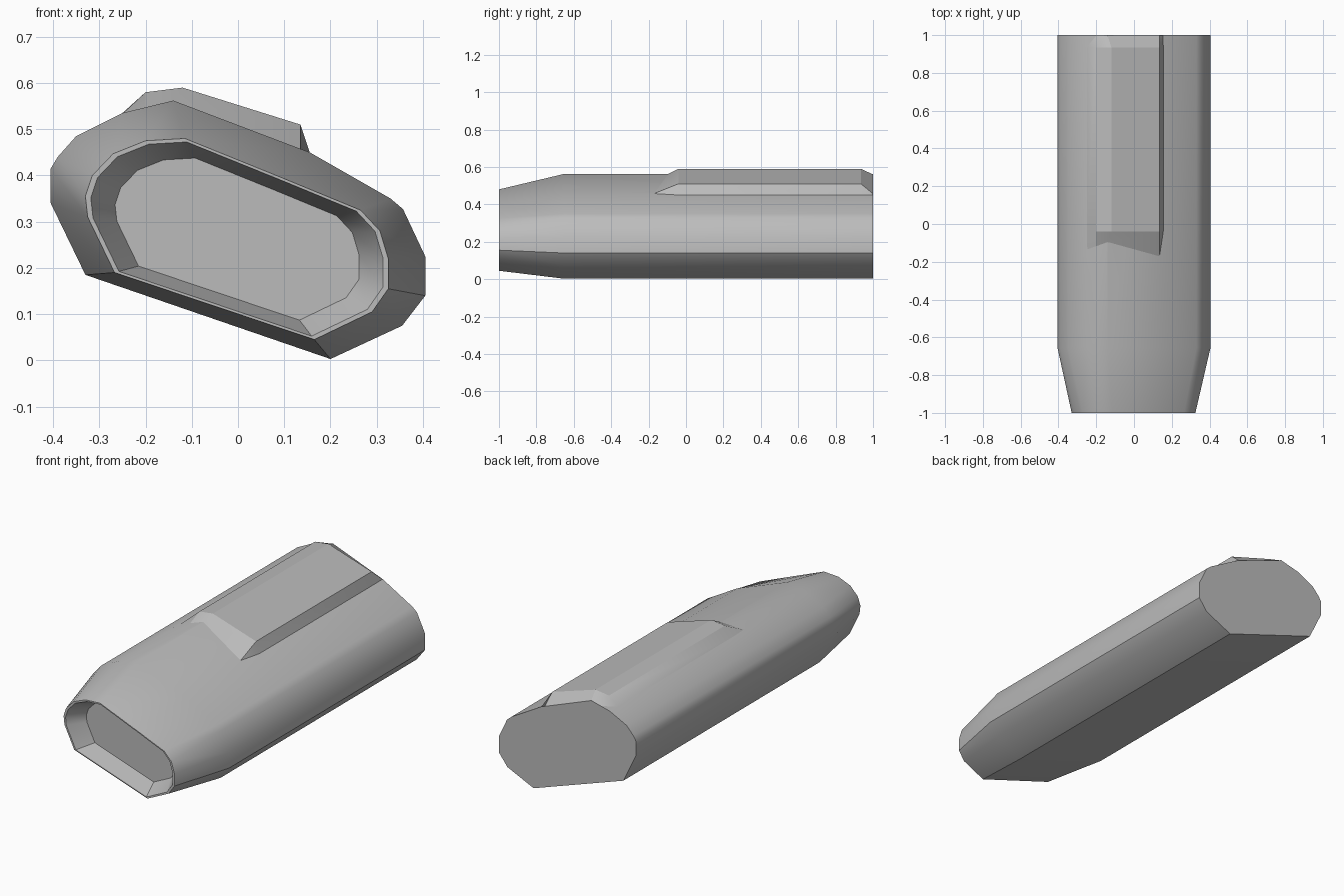
import bpy
import bmesh

cube = bpy.data.objects.get("Cube")
if cube:
    bpy.data.objects.remove(cube, do_unlink=True)

grey = bpy.data.materials.new("plain grey")
GREY = (0.5, 0.5, 0.5, 1.0)
grey.diffuse_color = GREY
grey.use_nodes = True
grey.node_tree.nodes["Principled BSDF"].inputs["Base Color"].default_value = GREY


def loft(name, rings, angle):
    """Bridge closed rings of (x, y, z) points and cap both ends."""
    bm = bmesh.new()
    loops = [[bm.verts.new(p) for p in ring] for ring in rings]
    for a, b in zip(loops, loops[1:]):
        for i in range(len(a)):
            j = (i + 1) % len(a)
            bm.faces.new((a[i], a[j], b[j], b[i]))
    bm.faces.new(loops[0])
    bm.faces.new(loops[-1])
    bmesh.ops.recalc_face_normals(bm, faces=bm.faces)
    mesh = bpy.data.meshes.new(name)
    bm.to_mesh(mesh)
    bm.free()
    mesh.materials.append(grey)
    obj = bpy.data.objects.new(name, mesh)
    bpy.context.collection.objects.link(obj)
    bpy.ops.object.select_all(action="DESELECT")
    obj.select_set(True)
    bpy.context.view_layer.objects.active = obj
    bpy.ops.object.shade_smooth_by_angle(angle=angle)
    return obj


def at(profile, y):
    return [(x, y, z) for x, z in profile]


def shrink(profile, s, cx=0.0, cz=0.262):
    return [(cx + (x - cx) * s, cz + (z - cz) * s) for x, z in profile]


# Body cross-section and the narrower nose outline, point for point
body = [(-0.33, 0.185), (-0.405, 0.34), (-0.405, 0.415), (-0.39, 0.44),
        (-0.35, 0.485), (-0.25, 0.535), (-0.14, 0.562), (0.155, 0.45),
        (0.33, 0.35), (0.357, 0.327), (0.405, 0.225), (0.405, 0.14),
        (0.355, 0.075), (0.20, 0.003)]
nose = [(-0.267, 0.19), (-0.325, 0.31), (-0.33, 0.355), (-0.315, 0.4),
        (-0.27, 0.447), (-0.2, 0.475), (-0.115, 0.48), (0.1, 0.393),
        (0.265, 0.325), (0.307, 0.28), (0.325, 0.22), (0.325, 0.155),
        (0.29, 0.105), (0.165, 0.045)]
lip = shrink(nose, 0.965)
floor = shrink(lip, 0.835)

# Body shell with a tapered nose and a shallow recess in its front
loft("body", [at(floor, -0.9), at(lip, -1), at(nose, -1),
              at(body, -0.655), at(body, 1)], 0.55)

# Raised panel on top: ramps out of the body, runs back, slopes down at the rear
top = [(-0.25, 0.535), (-0.2, 0.58), (-0.12, 0.59), (0.135, 0.51), (0.155, 0.45)]
seat = [(-0.25, 0.533), (-0.2, 0.546), (-0.14, 0.56), (0.135, 0.456), (0.155, 0.448)]
base = [(0.1, 0.4), (-0.2, 0.45)]
starts = [-0.14, -0.12, -0.1, -0.175, -0.19, -0.1, -0.1]
ramp_start = [(x, y, z) for (x, z), y in zip(seat + base, starts)]
ramp_end = at(top + base, -0.04)
loft("raised_panel", [ramp_start, ramp_end, at(top + base, 0.935),
                      at(seat + base, 1)], 0.4)
